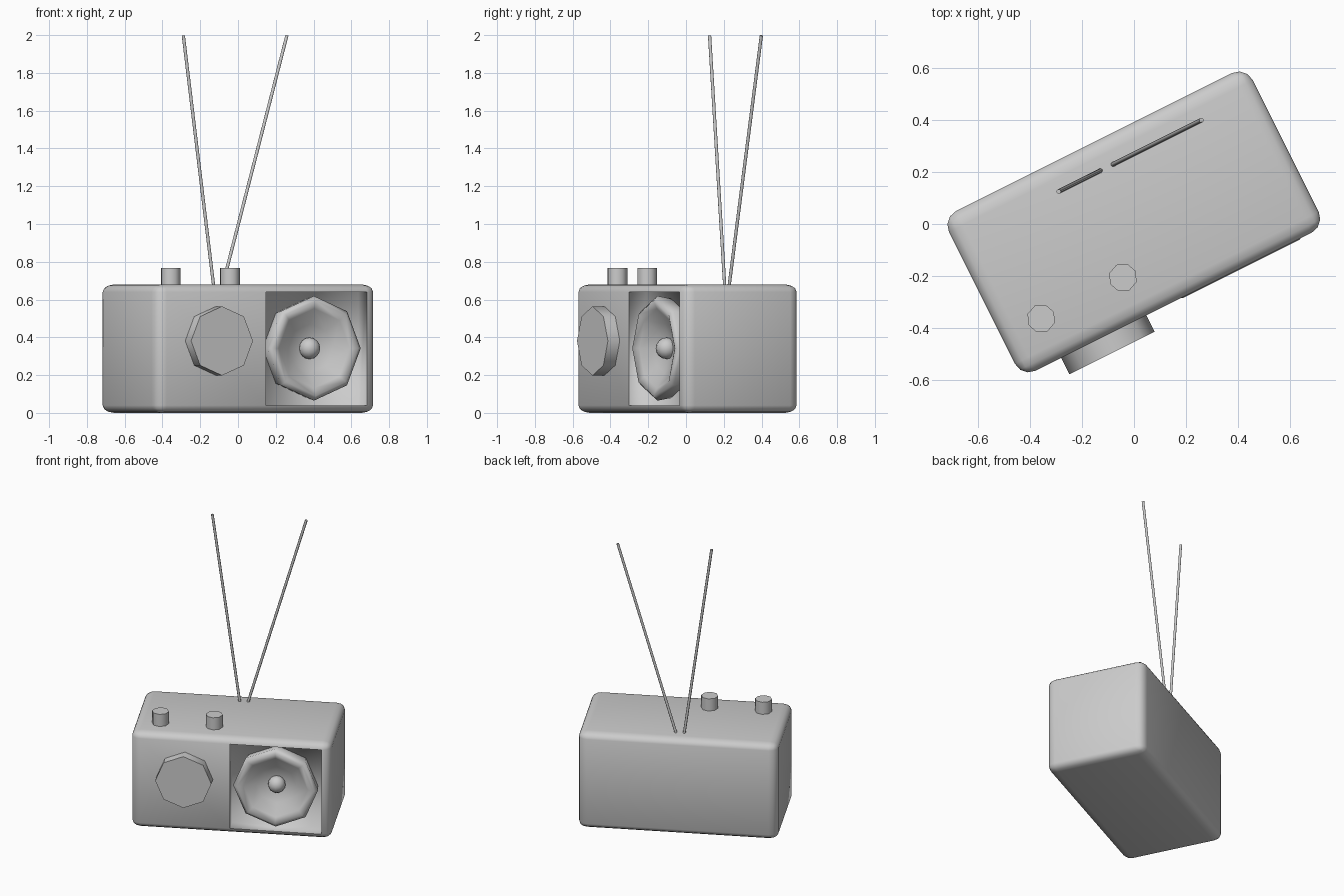
import bpy, bmesh, math
from mathutils import Matrix, Vector

if "Cube" in bpy.data.objects:
    bpy.data.objects.remove(bpy.data.objects["Cube"])

# Everything is built in the radio's own axes, then turned about z
TURN = Matrix.Rotation(math.radians(26.57), 4, 'Z')
FRONT, BACK, TOP = -0.335, 0.35, 0.68
HALF = 0.652


def finish(bm, name, angle=50):
    bmesh.ops.transform(bm, matrix=TURN, verts=bm.verts)
    me = bpy.data.meshes.new(name)
    for f in bm.faces:
        f.smooth = True
    for e in bm.edges:
        if angle and len(e.link_faces) == 2 and e.calc_face_angle(0) > math.radians(angle):
            e.smooth = False
    bm.to_mesh(me)
    bm.free()
    ob = bpy.data.objects.new(name, me)
    bpy.context.collection.objects.link(ob)
    return ob


def rod(name, a, b, r):
    # eight-sided cylinder from a to b
    a, b = Vector(a), Vector(b)
    d = b - a
    bm = bmesh.new()
    m = Matrix.Translation((a + b) / 2) @ d.to_track_quat('Z', 'Y').to_matrix().to_4x4()
    bmesh.ops.create_cone(bm, cap_ends=True, segments=8, radius1=r, radius2=r,
                          depth=d.length, matrix=m)
    # bring a corner onto the axes
    return finish(bm, name)


# Case: rounded box with a sunken bay on the right half of the front
bm = bmesh.new()
bmesh.ops.create_cube(bm, size=1)
stretch = 1.5
bmesh.ops.scale(bm, vec=(2 * HALF, BACK - FRONT, TOP * stretch), verts=bm.verts)
bmesh.ops.bevel(bm, geom=list(bm.edges), offset=0.06, segments=3, profile=0.5, affect='EDGES')
bmesh.ops.scale(bm, vec=(1, 1, 1 / stretch), verts=bm.verts)
bmesh.ops.translate(bm, vec=(0.003, (FRONT + BACK) / 2, TOP / 2), verts=bm.verts)
bmesh.ops.bisect_plane(bm, geom=bm.verts[:] + bm.edges[:] + bm.faces[:],
                       plane_co=(-0.003, 0, 0), plane_no=(1, 0, 0))
bm.normal_update()
bay = next(f for f in bm.faces if f.normal.y < -0.99 and f.calc_area() > 0.1
           and f.calc_center_median().x > 0)
mouth = list(bay.edges)
res = bmesh.ops.extrude_discrete_faces(bm, faces=[bay])
bmesh.ops.translate(bm, vec=(0, 0.1, 0), verts=res['faces'][0].verts)
for e in mouth:
    if e.is_valid:
        e.smooth = False
bmesh.ops.recalc_face_normals(bm, faces=bm.faces)
finish(bm, "case", angle=None)

# Speaker: eight-sided rim and dish, turned from a profile of (radius, y)
profile = [(0.262, -0.23), (0.277, -0.315), (0.252, -0.338), (0.21, -0.318),
           (0.13, -0.272), (0.06, -0.25), (0.0, -0.248)]
bm = bmesh.new()
c = Vector((0.292, 0, 0.342))
rings = []
for r, y in profile:
    n = 8 if r else 1
    rings.append([bm.verts.new(c + Vector((r * math.sin(k * math.pi / 4), y,
                                           r * math.cos(k * math.pi / 4)))) for k in range(n)])
for a, b in zip(rings, rings[1:]):
    for k in range(8):
        j = (k + 1) % 8
        bm.faces.new((a[k], a[j], b[j], b[k]) if len(b) > 1 else (a[k], a[j], b[0]))
bmesh.ops.recalc_face_normals(bm, faces=bm.faces)
if sum(f.normal.y for f in bm.faces) > 0:
    bmesh.ops.reverse_faces(bm, faces=bm.faces)
finish(bm, "speaker_cone", angle=None)

# Speaker centre dome
bm = bmesh.new()
bmesh.ops.create_uvsphere(bm, u_segments=12, v_segments=8, radius=0.057,
                          matrix=Matrix.Translation((c.x, -0.262, c.z)))
finish(bm, "speaker_dome", angle=None)

# Tuning dial on the front, knobs on top
rod("tuning_dial", (-0.297, FRONT + 0.02, 0.381), (-0.297, -0.405, 0.381), 0.183)
for i, u in enumerate((-0.481, -0.13)):
    rod(f"knob_{i + 1}", (u, -0.165, TOP - 0.02), (u, -0.165, 0.766), 0.055)

# Antennas
for side, u0, u1 in (("left", -0.022, -0.203), ("right", 0.025, 0.41)):
    rod(f"antenna_{side}", (u0, 0.241, TOP - 0.02), (u1, 0.241, 1.998), 0.009)
